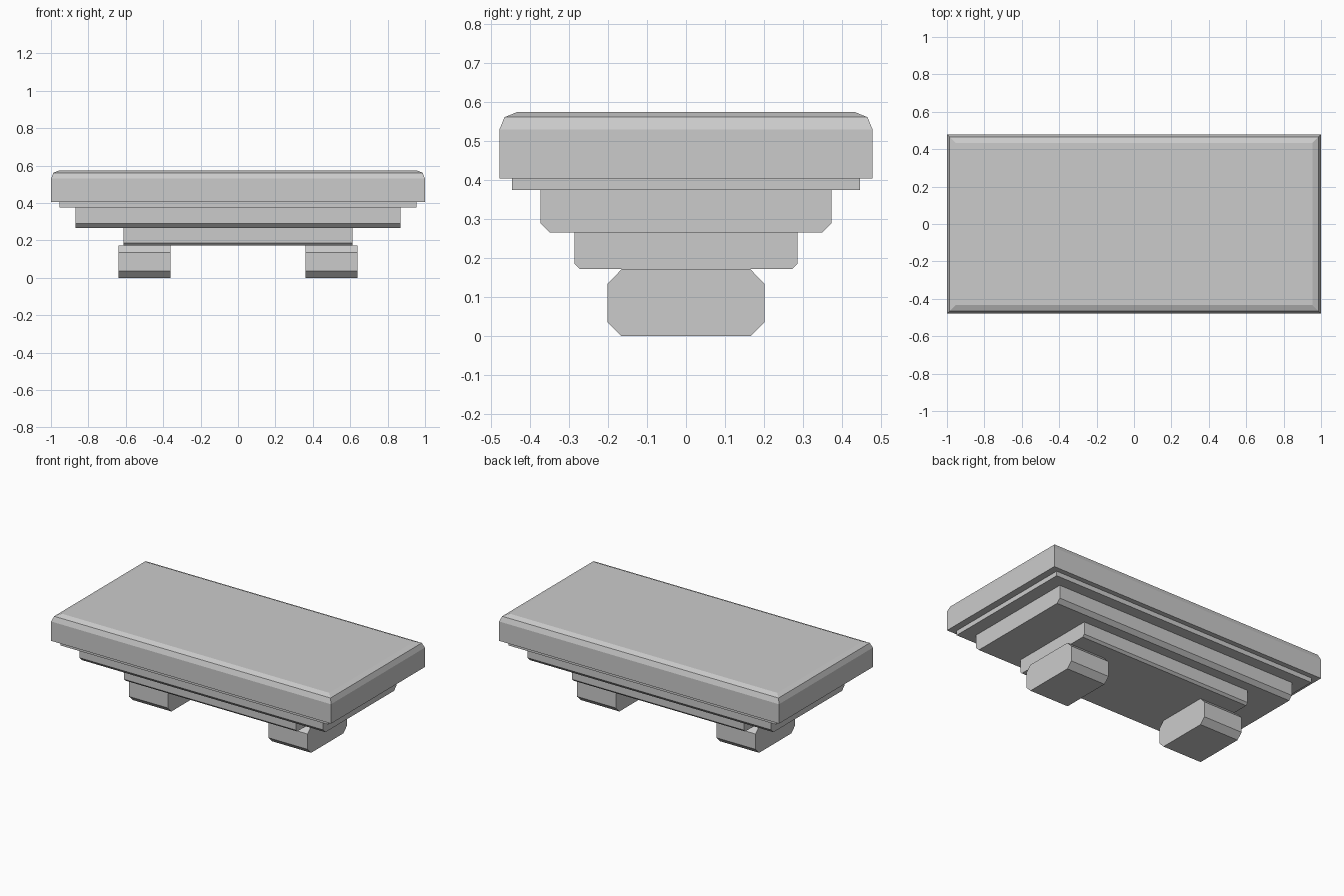
import bpy
import bmesh

if "Cube" in bpy.data.objects:
    bpy.data.objects.remove(bpy.data.objects["Cube"], do_unlink=True)

stone = bpy.data.materials.new("grey stone")
stone.use_nodes = True
GREY = (0.6, 0.6, 0.6, 1)
stone.diffuse_color = GREY
stone.node_tree.nodes["Principled BSDF"].inputs["Base Color"].default_value = GREY


def loft(name, rings):
    """Skin a stack of matching vertex rings and cap both ends."""
    bm = bmesh.new()
    loops = [[bm.verts.new(p) for p in ring] for ring in rings]
    for a, b in zip(loops, loops[1:]):
        n = len(a)
        for i in range(n):
            j = (i + 1) % n
            bm.faces.new((a[i], a[j], b[j], b[i]))
    bm.faces.new(loops[0])
    bm.faces.new(loops[-1])
    bmesh.ops.recalc_face_normals(bm, faces=bm.faces)
    mesh = bpy.data.meshes.new(name)
    bm.to_mesh(mesh)
    bm.free()
    mesh.materials.append(stone)
    obj = bpy.data.objects.new(name, mesh)
    bpy.context.collection.objects.link(obj)
    return obj


def slab(name, x, y, levels):
    """Rectangular slab; each level is (inset, height)."""
    loft(name, [[(sx * (x - i), sy * (y - i), z)
                 for sx, sy in ((-1, -1), (1, -1), (1, 1), (-1, 1))]
                for i, z in levels])


def bar(name, x0, x1, half):
    """Extrude a mirrored y-z profile along x; half runs bottom to top."""
    section = half + [(-y, z) for y, z in reversed(half)]
    loft(name, [[(x, y, z) for y, z in section] for x in (x0, x1)])


# Top slab with a two-step bevelled rim, and the thin step beneath it
slab("top_slab", 1, 0.479, [(0, 0.405), (0, 0.53), (0.013, 0.562), (0.045, 0.575)])
slab("upper_step", 0.955, 0.447, [(0, 0.375), (0, 0.405)])

# Lower steps, chamfered along the bottom front and back edges
bar("middle_step", -0.87, 0.87, [(0.35, 0.266), (0.374, 0.29), (0.374, 0.375)])
bar("lower_step", -0.613, 0.613, [(0.272, 0.172), (0.286, 0.186), (0.286, 0.266)])

# Pair of octagonal feet
foot = [(0.165, 0), (0.201, 0.036), (0.201, 0.135), (0.165, 0.172)]
for name, side in (("left_foot", 1), ("right_foot", -1)):
    bar(name, side * 0.36, side * 0.638, foot)
